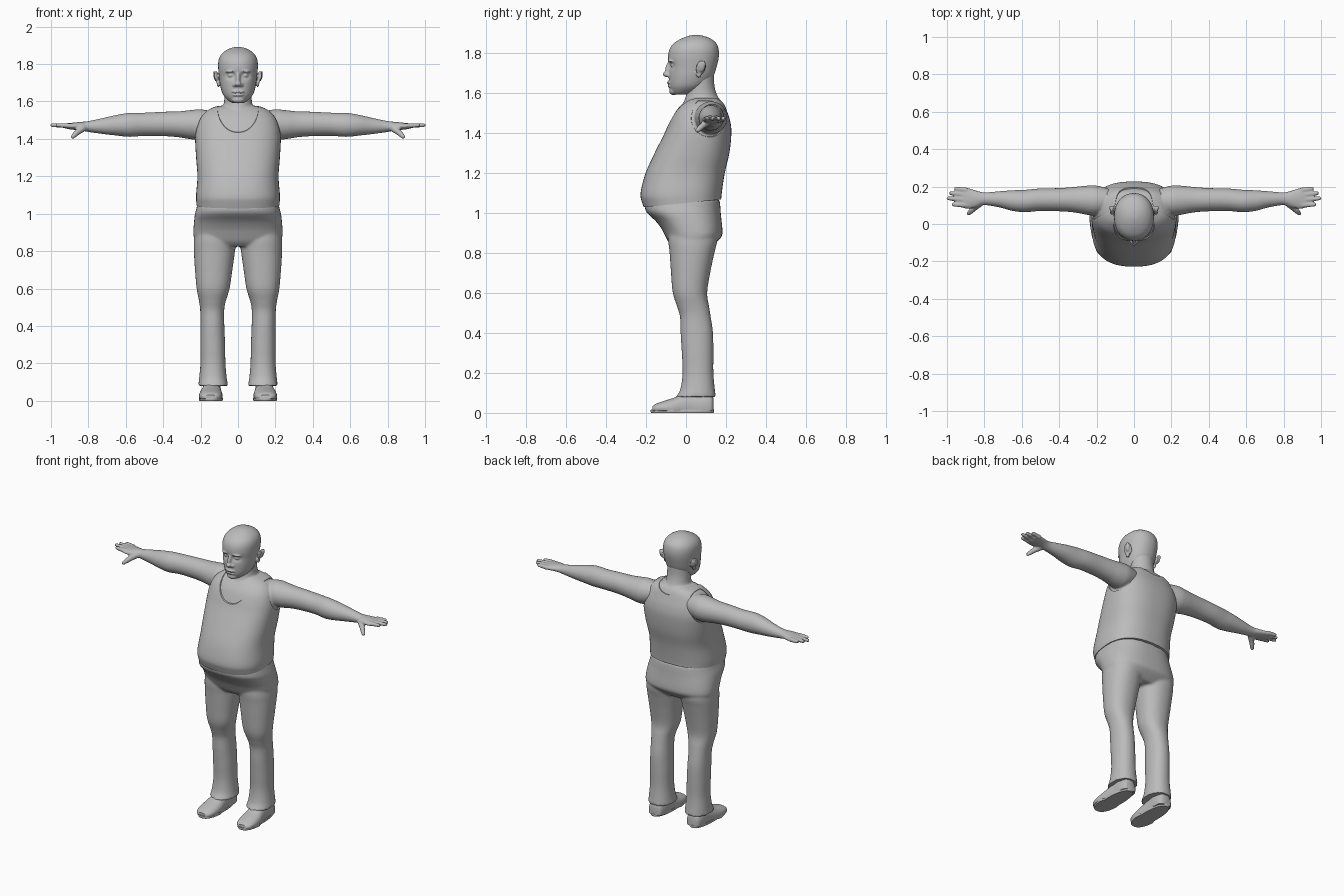
import bpy, bmesh, math
from mathutils import Vector, Matrix

if "Cube" in bpy.data.objects:
    bpy.data.objects.remove(bpy.data.objects["Cube"])

grey = bpy.data.materials.new("plain grey")
grey.diffuse_color = (0.5, 0.5, 0.5, 1)
grey.use_nodes = True
grey.node_tree.nodes["Principled BSDF"].inputs["Base Color"].default_value = grey.diffuse_color


def smooth_rows(rows, n=5):
    """Catmull-Rom interpolation between the given section rows."""
    out = []
    for i in range(len(rows) - 1):
        p = [rows[max(i - 1, 0)], rows[i], rows[i + 1], rows[min(i + 2, len(rows) - 1)]]
        for k in range(n):
            t = k / n
            out.append([0.5 * (2 * b + (c - a) * t + (2 * a - 5 * b + 4 * c - d) * t * t
                               + (3 * b - a - 3 * c + d) * t ** 3) for a, b, c, d in zip(*p)])
    return out + [list(rows[-1])]


def loft(bm, rows, axis, exp=2.0, seg=48, n=5, side=1):
    """Rows are (position on axis, centre 1, centre 2, radius 1, radius 2)."""
    rings = []
    for a, c1, c2, r1, r2 in smooth_rows(rows, n):
        ring = []
        for k in range(seg):
            t = 2 * math.pi * k / seg
            u, v = math.cos(t), math.sin(t)
            u = math.copysign(abs(u) ** (2 / exp), u) * r1 + c1
            v = math.copysign(abs(v) ** (2 / exp), v) * r2 + c2
            co = {"x": (a, u, v), "y": (u, a, v), "z": (u, v, a)}[axis]
            ring.append(bm.verts.new((co[0] * side, co[1], co[2])))
        rings.append(ring)
    faces = [bm.faces.new(rings[0]), bm.faces.new(rings[-1])]
    for r, s in zip(rings, rings[1:]):
        faces += [bm.faces.new((r[k], r[(k + 1) % seg], s[(k + 1) % seg], s[k])) for k in range(seg)]
    bmesh.ops.recalc_face_normals(bm, faces=faces)
    return [v for r in rings for v in r]


def upright(rows, grow=0.0):
    """Convert (z, half width, front y, back y) to loft rows centred on x = 0."""
    return [(z, 0, (f + b) / 2, w + grow, (b - f) / 2 + grow) for z, w, f, b in rows]


def ball(bm, loc, scale, rot=(0, 0, 0)):
    m = Matrix.Translation(loc)
    for ax, ang in zip("XYZ", rot):
        m = m @ Matrix.Rotation(ang, 4, ax)
    bmesh.ops.create_uvsphere(bm, u_segments=24, v_segments=16, radius=1,
                              matrix=m @ Matrix.Diagonal((*scale, 1)))


def finger(bm, p, q, r0, r1):
    p, q = Vector(p), Vector(q)
    q = q - (q - p).normalized() * r1
    rot = (q - p).to_track_quat("Z", "Y").to_matrix().to_4x4()
    bmesh.ops.create_cone(bm, cap_ends=True, segments=16, radius1=r0, radius2=r1,
                          depth=(q - p).length, matrix=Matrix.Translation((p + q) / 2) @ rot)
    ball(bm, p, (r0,) * 3)
    ball(bm, q, (r1,) * 3)


def make(name, bm):
    me = bpy.data.meshes.new(name)
    bm.to_mesh(me)
    bm.free()
    ob = bpy.data.objects.new(name, me)
    bpy.context.collection.objects.link(ob)
    return ob


def finish(ob, voxel=0, smooth=3, angle=40):
    """Fuse overlapping volumes if asked, then shade and colour."""
    bpy.ops.object.select_all(action="DESELECT")
    bpy.context.view_layer.objects.active = ob
    ob.select_set(True)
    if voxel:
        m = ob.modifiers.new("fuse", "REMESH")
        m.mode, m.voxel_size = "VOXEL", voxel
        m = ob.modifiers.new("soften", "SMOOTH")
        m.factor, m.iterations = 0.5, smooth
    for m in list(ob.modifiers):
        bpy.ops.object.modifier_apply(modifier=m.name)
    bpy.ops.object.shade_smooth_by_angle(angle=math.radians(angle))
    ob.data.materials.clear()
    ob.data.materials.append(grey)


# torso profile, shared by skin and shirt
torso = [(0.98, .21, -.185, .165), (1.05, .215, -.212, .168), (1.1, .217, -.22, .172),
         (1.2, .21, -.195, .187), (1.3, .217, -.15, .21), (1.4, .222, -.10, .22),
         (1.46, .216, -.075, .214), (1.51, .198, -.05, .198), (1.55, .163, -.015, .182),
         (1.572, .115, .012, .165), (1.58, .07, .03, .14)]

# skin: upper torso, neck, arms and hands
bm = bmesh.new()
loft(bm, upright(torso[4:]), "z", 2.5)
loft(bm, upright([(1.48, .11, -.03, .19), (1.55, .092, -.012, .178), (1.59, .076, 0, .155),
                  (1.64, .073, .005, .142), (1.70, .075, .0, .14)]), "z")
arm = [(.12, .125, 1.485, .06, .06), (.2, .125, 1.478, .08, .08), (.25, .127, 1.476, .078, .078),
       (.32, .13, 1.478, .068, .069), (.4, .13, 1.48, .062, .065), (.5, .13, 1.478, .06, .062),
       (.58, .123, 1.475, .06, .064), (.65, .125, 1.473, .055, .055), (.72, .132, 1.469, .043, .043),
       (.8, .135, 1.466, .034, .029), (.84, .134, 1.468, .044, .023), (.89, .137, 1.468, .056, .018),
       (.925, .14, 1.469, .05, .013)]
for s in (1, -1):
    loft(bm, arm, "x", side=s)
    for y0, x1, y1 in ((.182, .962, .19), (.156, .99, .166), (.129, 1.003, .138), (.101, .975, .104)):
        finger(bm, (.9 * s, y0, 1.47), (x1 * s, y1, 1.474), .0145, .0105)
    finger(bm, (.83 * s, .108, 1.458), (.865 * s, .075, 1.43), .021, .016)
    finger(bm, (.865 * s, .075, 1.43), (.89 * s, .05, 1.405), .016, .011)
finish(make("arms_and_neck", bm), .006, 3)

# head with eye hollows, brow, nose, mouth, chin and ears
bm = bmesh.new()
head = loft(bm, upright([(1.592, .03, -.06, .0), (1.605, .052, -.073, .05), (1.635, .079, -.083, .10),
                         (1.68, .094, -.086, .135), (1.73, .101, -.086, .153), (1.78, .106, -.09, .164),
                         (1.82, .104, -.082, .163), (1.85, .091, -.06, .151), (1.874, .064, -.02, .121),
                         (1.888, .03, .02, .08), (1.891, .006, .044, .056)]), "z", 2.15, 80, 7)
for v in head:
    if v.co.y < 0:
        d = ((abs(v.co.x) - .038) / .024) ** 2 + ((v.co.z - 1.738) / .017) ** 2
        v.co.y += .016 * math.exp(-d)
ball(bm, (0, -.094, 1.694), (.019, .022, .014))
ball(bm, (0, -.087, 1.725), (.012, .016, .038), (-.25, 0, 0))
ball(bm, (0, -.078, 1.652), (.036, .018, .008))
ball(bm, (0, -.076, 1.635), (.031, .017, .008))
ball(bm, (0, -.062, 1.61), (.034, .022, .02))
for s in (1, -1):
    ball(bm, (.018 * s, -.084, 1.688), (.011, .014, .01))
    ball(bm, (.038 * s, -.062, 1.739), (.017, .016, .012))
    ball(bm, (.04 * s, -.075, 1.762), (.028, .014, .008), (0, .12 * s, -.3 * -s))
    # ear: rim, lobe and inner fold
    ball(bm, (.112 * s, .074, 1.728), (.009, .027, .037), (-.2, .2 * s, .45 * s))
    ball(bm, (.122 * s, .085, 1.735), (.009, .013, .03), (-.2, .2 * s, .3 * s))
    ball(bm, (.105 * s, .064, 1.695), (.009, .014, .018))
finish(make("head", bm), .0045, 3)

# sleeveless shirt: offset torso cut by slanted hem, neckline and armholes
bm = bmesh.new()
loft(bm, upright(torso, .007), "z", 2.5, 72)
cut = bmesh.ops.bisect_plane(bm, geom=bm.verts[:] + bm.edges[:] + bm.faces[:], plane_co=(0, 0, 1.05),
                             plane_no=(0, -.1, 1), clear_inner=True)
bmesh.ops.contextual_create(bm, geom=[e for e in cut["geom_cut"] if isinstance(e, bmesh.types.BMEdge)])
bmesh.ops.recalc_face_normals(bm, faces=bm.faces[:])
shirt = make("shirt", bm)
cutters = []
bm = bmesh.new()
loft(bm, [(-.35, 0, 1.55, .125, .19), (-.08, 0, 1.61, .125, .172), (.1, 0, 1.67, .12, .16),
          (.35, 0, 1.73, .12, .16)], "y", 2.2, 64)
cutters.append(make("neckline_cutter", bm))
for s in (1, -1):
    bm = bmesh.new()
    loft(bm, [(.145, .12, 1.55, .06, .045), (.165, .122, 1.51, .085, .08), (.19, .125, 1.485, .095, .092),
              (.23, .125, 1.475, .1, .096), (.35, .125, 1.475, .1, .096)], "x", 2, 64, side=s)
    cutters.append(make("armhole_cutter", bm))
for c in cutters:
    c.hide_render = True
    m = shirt.modifiers.new("cut", "BOOLEAN")
    m.operation, m.object, m.solver = "DIFFERENCE", c, "EXACT"
finish(shirt)
for c in cutters:
    bpy.data.objects.remove(c)

# trousers: pelvis and two legs fused
bm = bmesh.new()
loft(bm, upright([(.825, .20, -.06, .12), (.85, .228, -.085, .15), (.885, .238, -.104, .18),
                  (.92, .238, -.122, .182), (.96, .235, -.152, .178), (1.0, .23, -.195, .174),
                  (1.03, .222, -.206, .172), (1.065, .213, -.2, .168)]), "z", 2.5)
leg = [(.08, .133, .05, .08, .1), (.12, .134, .058, .074, .086), (.2, .134, .06, .067, .077),
       (.3, .135, .058, .066, .079), (.4, .137, .054, .064, .081), (.48, .138, .047, .064, .077),
       (.53, .137, .036, .071, .08), (.6, .133, .02, .088, .086), (.7, .13, .023, .1, .098),
       (.8, .126, .03, .11, .112), (.86, .123, .034, .113, .122), (.94, .118, .035, .11, .12)]
for s in (1, -1):
    loft(bm, leg, "z", 2.2, side=s)
finish(make("trousers", bm), .008, 4)

# shoes: rounded upper on a flat sole, with an ankle
shoe = [(-.168, .148, .018, .03, .014), (-.15, .148, .022, .05, .024), (-.11, .147, .024, .061, .036),
        (-.06, .145, .026, .062, .05), (-.02, .143, .03, .057, .064), (.03, .141, .034, .052, .07),
        (.09, .14, .034, .052, .07), (.125, .14, .032, .045, .062), (.137, .14, .03, .03, .045)]
sole = [(0, .145, -.018, .063, .156), (.006, .145, -.018, .066, .159), (.016, .145, -.018, .065, .158)]
for s, side in ((1, "left"), (-1, "right")):
    bm = bmesh.new()
    for v in loft(bm, shoe, "y", 2.2, 40, side=s):
        v.co.z = max(v.co.z, .01)
    loft(bm, [(.05, .14, .06, .046, .07), (.13, .14, .06, .046, .07)], "z", side=s, n=2)
    finish(make(side + "_shoe", bm))
    bm = bmesh.new()
    for v in loft(bm, sole, "z", 2.4, 48, 2, side=s):
        # waist of the sole narrows towards the heel
        if v.co.y > -.06:
            v.co.x = s * (.143 + (abs(v.co.x) - .145) * .86)
    finish(make(side + "_sole", bm))
